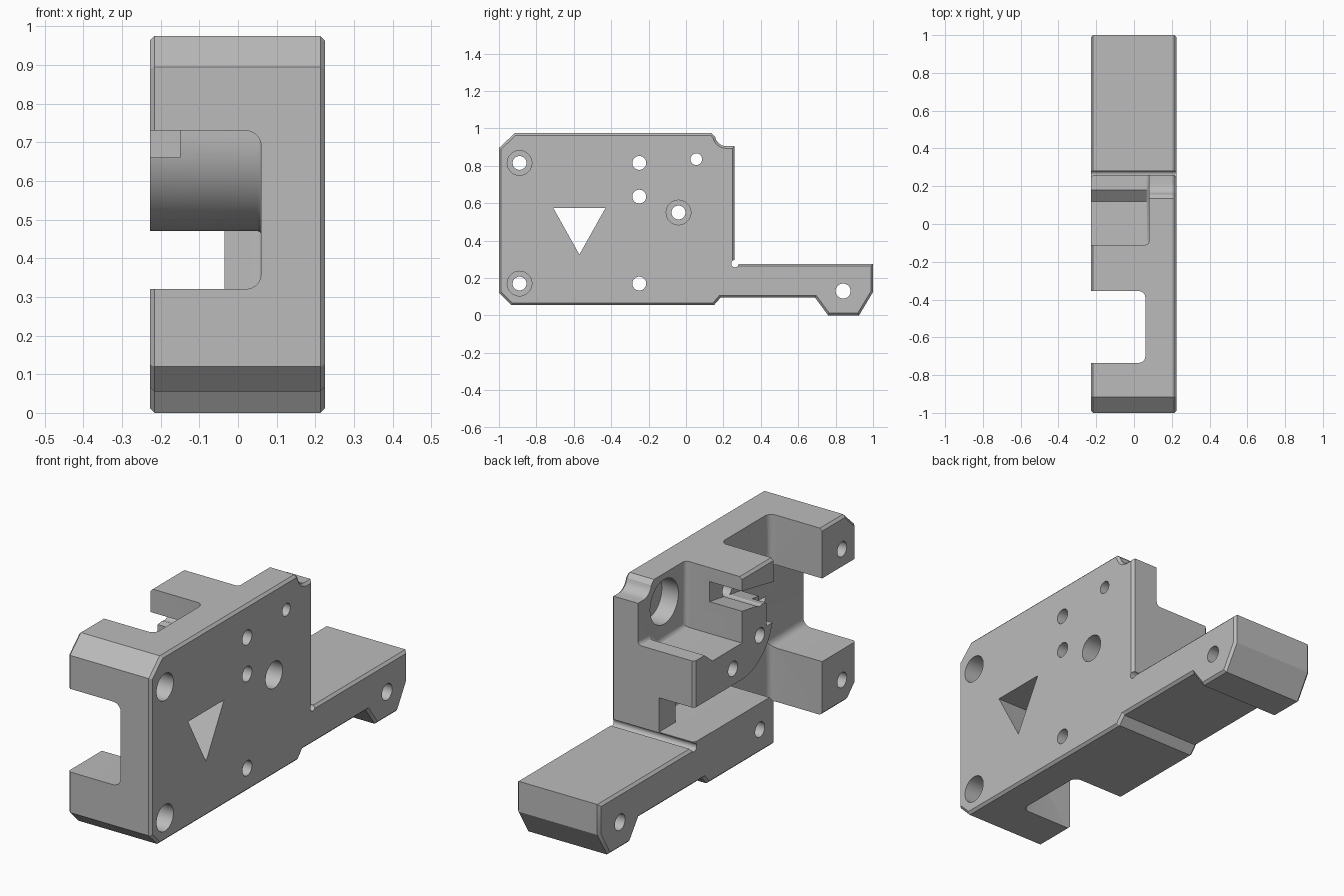
import bpy, bmesh, math

cube = bpy.data.objects.get("Cube")
if cube:
    bpy.data.objects.remove(cube, do_unlink=True)

grey = bpy.data.materials.new("plain grey")
grey.use_nodes = True
grey.diffuse_color = (0.5, 0.5, 0.5, 1)
grey.node_tree.nodes["Principled BSDF"].inputs["Base Color"].default_value = (0.5, 0.5, 0.5, 1)


def arc(cy, cz, r, start, end, steps):
    """Points on an arc in the side plane, angles in degrees."""
    angles = [math.radians(start + (end - start) * i / steps) for i in range(steps + 1)]
    return [(cy + r * math.cos(a), cz + r * math.sin(a)) for a in angles]


def prism(name, points, x0, x1, floor=0, segments=5, both=False):
    """Extrude a side profile along x; round or chamfer the rim at x1 (or both ends)."""
    bm = bmesh.new()
    base = bm.faces.new([bm.verts.new((x0, y, z)) for y, z in points])
    top = bmesh.ops.extrude_face_region(bm, geom=[base])["geom"]
    for v in [g for g in top if isinstance(g, bmesh.types.BMVert)]:
        v.co.x = x1
    bmesh.ops.recalc_face_normals(bm, faces=bm.faces)
    if floor:
        ends = (x0, x1) if both else (x1,)
        rim = [e for e in bm.edges
               if any(all(abs(v.co.x - x) < 1e-5 for v in e.verts) for x in ends)]
        bmesh.ops.bevel(bm, geom=rim, offset=floor, segments=segments, profile=0.5,
                        affect='EDGES', clamp_overlap=True)
    mesh = bpy.data.meshes.new(name)
    bm.to_mesh(mesh)
    bm.free()
    obj = bpy.data.objects.new(name, mesh)
    bpy.context.collection.objects.link(obj)
    return obj


def box(name, y0, y1, z0, z1, x0, x1, floor=0):
    return prism(name, [(y0, z0), (y1, z0), (y1, z1), (y0, z1)], x0, x1, floor)


def hole(name, y, z, r, x0=-0.4, x1=0.4):
    return prism(name, arc(y, z, r, 0, 350, 35), x0, x1)


# Main body with its rear arm and foot
outline = [(-1, 0.12), (-0.935, 0.055), (0.15, 0.055), (0.185, 0.095), (0.69, 0.095),
           (0.76, 0), (0.925, 0), (1, 0.125), (1, 0.275), (0.26, 0.275), (0.26, 0.905)]
outline += arc(0.215, 0.965, 0.06, 270, 190, 6)
outline += [(0.135, 0.975), (-0.915, 0.975), (-1, 0.895)]
body = prism("bracket_body", outline, -0.228, 0.225, 0.012, 1, both=True)
body.data.materials.append(grey)

cutters = []
# Open bay between the front arms, and the slot behind them
cutters.append(box("front_bay", -1.2, -0.41, 0.32, 0.73, -0.4, 0.06, 0.04))
cutters.append(box("cross_slot", -0.735, -0.355, -0.2, 1.2, -0.4, 0.0601, 0.035))

# Gap under the round-nosed block
gap = [(-0.5, 0.27), (-0.355, 0.27), (-0.325, 0.30), (0.13, 0.30), (0.13, 0.47)]
gap += arc(-0.105, 0.72, 0.25, 270, 180, 18) + [(-0.355, 0.73), (-0.5, 0.73)]
cutters.append(prism("middle_gap", gap, -0.4, 0.0602, 0.03))
cutters.append(box("rear_gap", 0.05, 0.5, 0.301, 0.4702, -0.4, -0.035))

# Upper pocket, open at the top and rear, with a raised lip
pocket = [(-0.11, 1.2), (-0.11, 0.65), (0.12, 0.65), (0.18, 0.70), (0.5, 0.70), (0.5, 1.2)]
cutters.append(prism("upper_pocket", pocket, -0.4, 0.08, 0.02))
cutters.append(hole("bearing_seat", 0.055, 0.835, 0.11, 0.0, 0.17))

# Sloping side groove with its front notch
groove = [(-0.09, 0.81), (-0.09, 0.91), (-0.4, 0.85), (-0.4, 0.76)]
cutters.append(prism("side_groove", groove, -0.4, -0.05))
cutters.append(box("groove_notch", -0.4, -0.30, 0.66, 0.80, -0.4, -0.15))

# Relief groove where the arm meets the body
cutters.append(hole("corner_relief", 0.262, 0.277, 0.02))

# Screw holes, three with counterbores
for y, z, r in [(-0.89, 0.815, 0.037), (-0.89, 0.17, 0.037), (-0.04, 0.55, 0.037),
                (-0.25, 0.815, 0.037), (-0.25, 0.635, 0.037), (-0.25, 0.17, 0.037),
                (0.055, 0.835, 0.031), (0.84, 0.13, 0.04)]:
    cutters.append(hole("screw_hole", y, z, r))
for y, z in [(-0.89, 0.815), (-0.89, 0.17), (-0.04, 0.55)]:
    cutters.append(hole("counterbore", y, z, 0.066, 0.1, 0.4))

# Triangular window
window = [(-0.71, 0.575), (-0.43, 0.575), (-0.57, 0.325)]
cutters.append(prism("triangle_window", window, -0.1, 0.4))

# Apply all the cuts
bpy.ops.object.select_all(action='DESELECT')
body.select_set(True)
bpy.context.view_layer.objects.active = body
for cutter in cutters:
    cutter.hide_render = True
    cut = body.modifiers.new("cut", 'BOOLEAN')
    cut.operation = 'DIFFERENCE'
    cut.solver = 'EXACT'
    cut.object = cutter
    bpy.ops.object.modifier_apply(modifier=cut.name)
    bpy.data.objects.remove(cutter, do_unlink=True)

bpy.ops.object.shade_smooth_by_angle(angle=math.radians(28))
